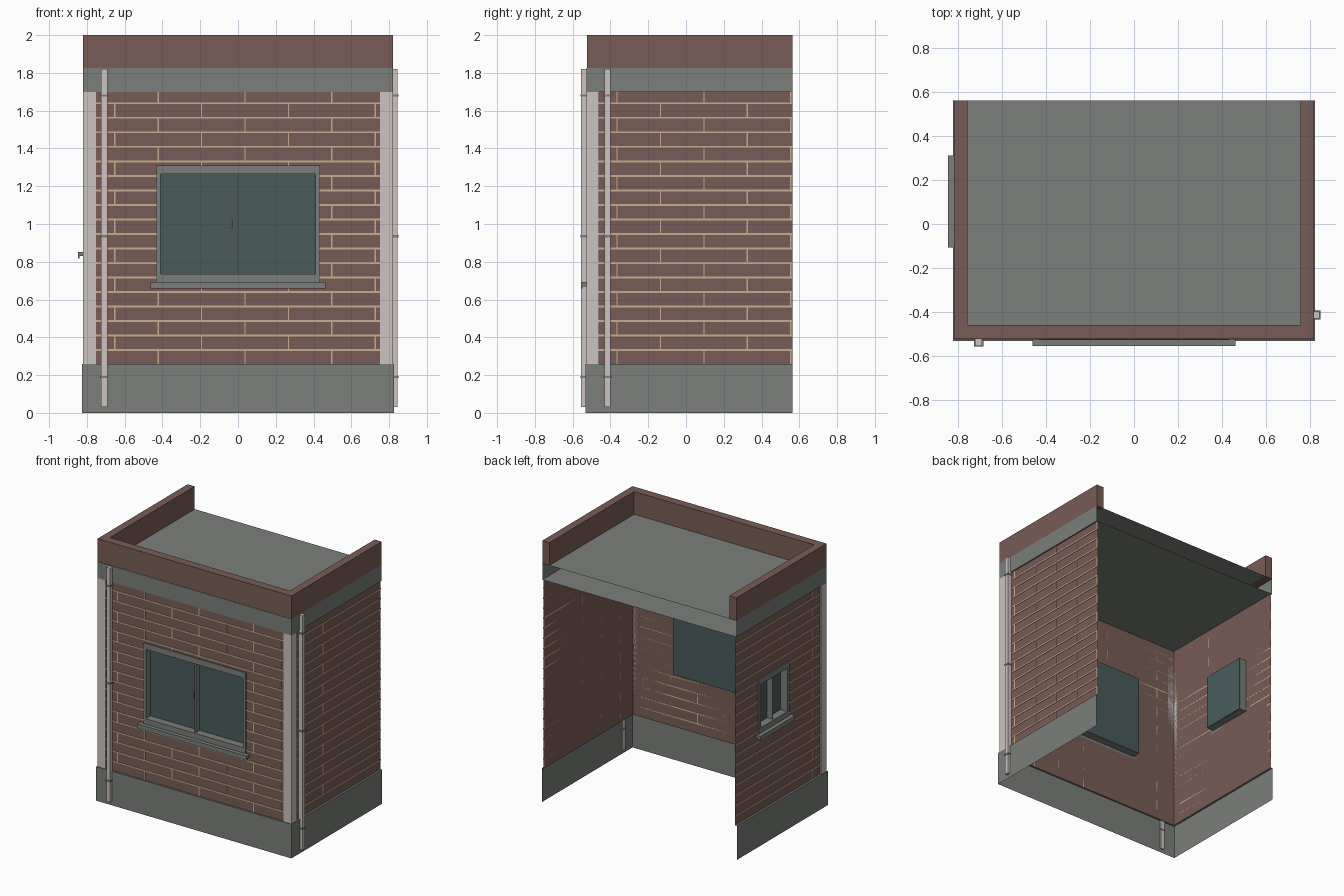
import bpy, bmesh

cube = bpy.data.objects.get("Cube")
if cube:
    bpy.data.objects.remove(cube)


def material(name, r, g, b):
    m = bpy.data.materials.new(name)
    m.use_nodes = True
    m.diffuse_color = (r, g, b, 1)
    m.node_tree.nodes["Principled BSDF"].inputs["Base Color"].default_value = (r, g, b, 1)
    return m


BRICK = material("brick brown", .19, .107, .092)
MORTAR = material("mortar tan", .58, .43, .28)
GREY = material("concrete grey", .20, .212, .196)
PALE = material("pale plaster", .61, .55, .54)
GLASS = material("dark teal glass", .068, .105, .105)

HW, FRONT, BACK = .81, -.52, .563      # wall planes
BASE_TOP, BAND_Z, ROOF_Z, TOP = .26, 1.70, 1.825, 2.0


# wall frames: (along, up, outwards) to world
def on_front(u, z, d):
    return (u, FRONT - d, z)


def on_left(u, z, d):
    return (HW + d, u, z)


def on_right(u, z, d):
    return (-HW - d, u, z)


def finish(name, bm, mat, recalc=True):
    if recalc:
        bmesh.ops.recalc_face_normals(bm, faces=bm.faces)
    me = bpy.data.meshes.new(name)
    bm.to_mesh(me)
    bm.free()
    me.materials.append(mat)
    ob = bpy.data.objects.new(name, me)
    bpy.context.scene.collection.objects.link(ob)
    return ob


def add_box(bm, side, u0, u1, z0, z1, d0, d1):
    a = [bm.verts.new(side(u, z, d0)) for u, z in ((u0, z0), (u1, z0), (u1, z1), (u0, z1))]
    b = [bm.verts.new(side(u, z, d1)) for u, z in ((u0, z0), (u1, z0), (u1, z1), (u0, z1))]
    bm.faces.new(a)
    bm.faces.new(b)
    for i in range(4):
        j = (i + 1) % 4
        bm.faces.new((a[i], a[j], b[j], b[i]))


def boxes(name, mat, side, *dims):
    bm = bmesh.new()
    for d in dims:
        add_box(bm, side, *d)
    return finish(name, bm, mat)


def u_sheet(name, mat, levels):
    """Three-sided sheet, open at the back, lofted through (half width, front y, z)."""
    bm = bmesh.new()
    rings = [[bm.verts.new(p) for p in ((-w, BACK, z), (-w, f, z), (w, f, z), (w, BACK, z))]
             for w, f, z in levels]
    for lo, hi in zip(rings, rings[1:]):
        for i in range(3):
            bm.faces.new((lo[i], lo[i + 1], hi[i + 1], hi[i]))
    finish(name, bm, mat, False)


def prism(name, mat, outline, z0, z1):
    bm = bmesh.new()
    face = bm.faces.new([bm.verts.new((x, y, z0)) for x, y in outline])
    top = bmesh.ops.extrude_face_region(bm, geom=[face])["geom"]
    bmesh.ops.translate(bm, vec=(0, 0, z1 - z0), verts=[v for v in top if isinstance(v, bmesh.types.BMVert)])
    finish(name, bm, mat)


def slab(name, z):
    bm = bmesh.new()
    bm.faces.new([bm.verts.new(p) for p in ((-.818, -.523, z), (.818, -.523, z), (.818, BACK, z), (-.818, BACK, z))])
    finish(name, bm, GREY, False)


def wall(name, side, u0, u1, hole=None):
    us = [u0, u1] if not hole else [u0, hole[0], hole[1], u1]
    zs = [BASE_TOP, BAND_Z] if not hole else [BASE_TOP, hole[2], hole[3], BAND_Z]
    bm = bmesh.new()
    grid = [[bm.verts.new(side(u, z, 0)) for u in us] for z in zs]
    for k in range(len(zs) - 1):
        for i in range(len(us) - 1):
            if hole and i == k == 1:
                continue
            f = bm.faces.new((grid[k][i], grid[k][i + 1], grid[k + 1][i + 1], grid[k + 1][i]))
            if side is on_right:
                f.normal_flip()
    finish(name, bm, BRICK, False)


def clip(a, b, lo, hi):
    return [(s, e) for s, e in ((a, min(b, lo)), (max(a, hi), b)) if e - s > .002]


def mortar(name, side, u0, u1, start, hole=None):
    """Raised joints in running bond, interrupted at the window."""
    bm = bmesh.new()
    h = hole or (9, 9, 9, 9)
    row, brick, t, proud = .0768, .46, .0045, .003
    for k in range(19):
        z1 = min(.333 + row * k, BAND_Z)
        z0 = max(z1 - row if k < 18 else .333 + row * 17, BASE_TOP)
        if k < 18:
            spans = clip(u0, u1, h[0], h[1]) if h[2] < z1 < h[3] else [(u0, u1)]
            for a, b in spans:
                add_box(bm, side, a, b, z1 - t, z1 + t, 0, proud)
        u = start + (brick / 2 if k % 2 else 0) - brick * 3
        while u < u1:
            if u > u0 + t:
                spans = clip(z0, z1, h[2], h[3]) if h[0] < u < h[1] else [(z0, z1)]
                for a, b in spans:
                    add_box(bm, side, u - t * .8, u + t * .8, a, b, 0, proud)
            u += brick
    finish(name, bm, MORTAR)


def window(prefix, side, hole, handle):
    u0, u1, z0, z1 = hole
    mid, w, v = (u0 + u1) / 2, .024, .045
    boxes(prefix + "_window_frame", GREY, side,
          (u0, u0 + w, z0, z1, -.055, .008), (u1 - w, u1, z0, z1, -.055, .008),
          (u0 + w, u1 - w, z0, z0 + v, -.055, .008), (u0 + w, u1 - w, z1 - v, z1, -.055, .008))
    boxes(prefix + "_window_mullion", GREY, side, (mid - .005, mid + .005, z0 + v, z1 - v, -.05, -.005))
    boxes(prefix + "_window_handle", GREY, side,
          (mid - handle - .004, mid - handle + .004, (z0 + z1) / 2 - .022, (z0 + z1) / 2 + .022, -.05, -.03))
    boxes(prefix + "_window_glass", GLASS, side, (u0, u1, z0, z1, -.06, -.05))
    boxes(prefix + "_window_sill", GREY, side,
          (u0 - .028, u1 + .028, z0 - .02, z0 + .003, 0, .037),
          (u0 - .028, u1 + .028, z0 - .032, z0 - .02, .029, .037))


def drainpipe(prefix, side, u):
    boxes(prefix + "_drainpipe", PALE, side, (u - .016, u + .016, .03, 1.82, .005, .035))
    boxes(prefix + "_pipe_clips", GREY, side,
          *[(u - .021, u + .021, z - .006, z + .006, .003, .039) for z in (.19, .935, 1.68)])


# brick walls and joints
FRONT_HOLE = (-.434, .434, .69, 1.31)
SIDE_HOLE = (-.08, .285, .85, 1.27)
wall("front_wall", on_front, -HW, HW, FRONT_HOLE)
wall("left_wall", on_left, FRONT, BACK)
wall("right_wall", on_right, FRONT, BACK, SIDE_HOLE)
mortar("front_mortar", on_front, -.755, .755, -.423, FRONT_HOLE)
mortar("left_mortar", on_left, -.46, BACK, .095)
mortar("right_mortar", on_right, -.46, BACK, .095, SIDE_HOLE)

# plinth and upper band with their ledges
u_sheet("plinth", GREY, [(.825, -.533, 0), (.825, -.533, BASE_TOP), (HW, FRONT, BASE_TOP)])
u_sheet("upper_band", GREY, [(HW, FRONT, BAND_Z), (.82, -.527, BAND_Z), (.82, -.527, ROOF_Z)])

# corner strips
for s, label in ((1, "left"), (-1, "right")):
    prism(label + "_corner_strip", PALE,
          [(s * .753, FRONT), (s * .753, -.527), (s * .82, -.527), (s * .82, -.46), (s * HW, -.46), (s * HW, FRONT)],
          BASE_TOP, BAND_Z)

# roof, ceiling and parapet
slab("ceiling", BAND_Z + .001)
slab("roof", ROOF_Z + .001)
prism("parapet", BRICK,
      [(-.82, BACK), (-.82, -.525), (.82, -.525), (.82, BACK), (.76, BACK), (.76, -.46), (-.76, -.46), (-.76, BACK)],
      ROOF_Z, TOP)

# windows and drainpipes
window("front", on_front, FRONT_HOLE, .032)
window("side", on_right, SIDE_HOLE, .025)
drainpipe("front", on_front, -.708)
drainpipe("left", on_left, -.415)
